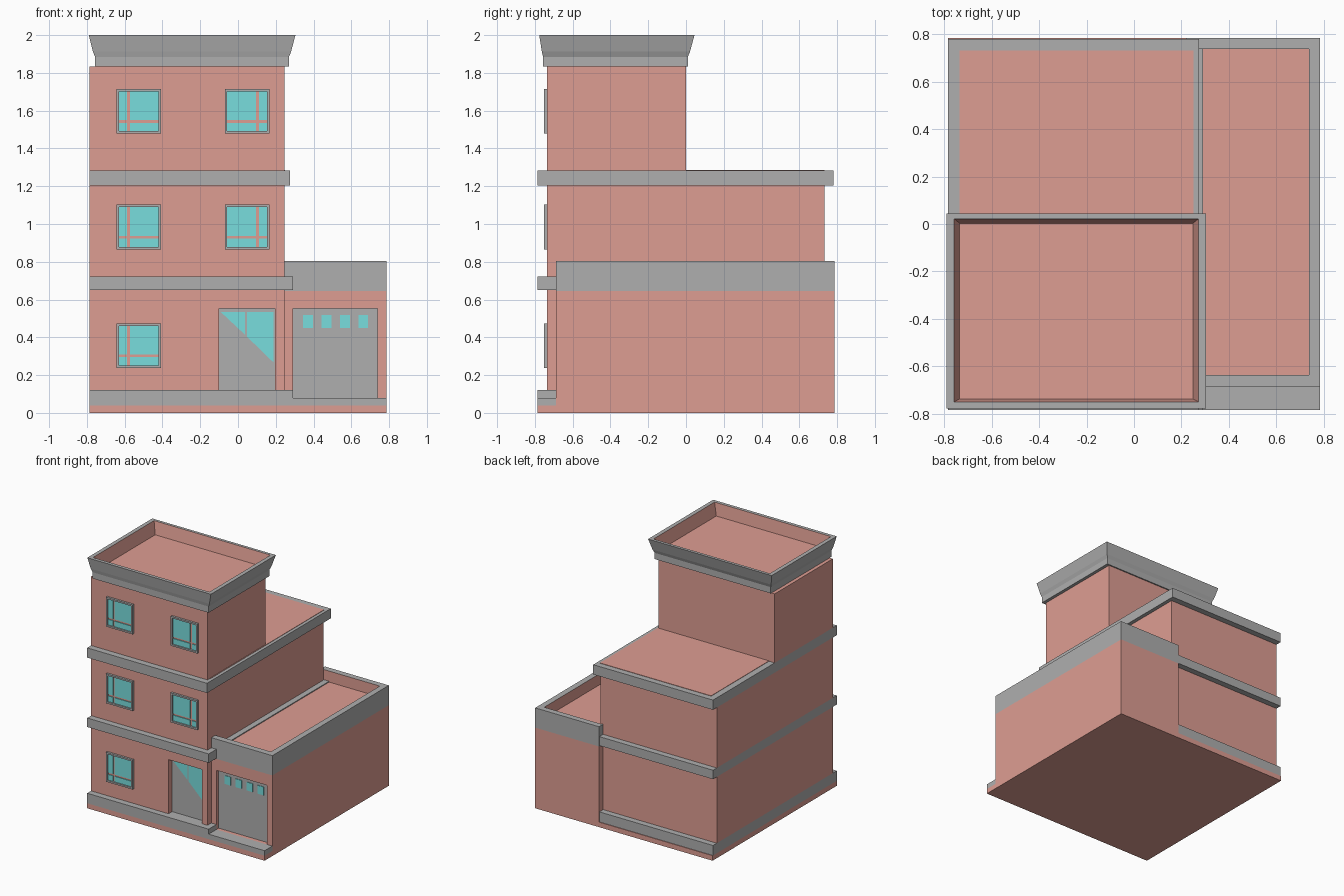
import bpy, bmesh

if "Cube" in bpy.data.objects:
    bpy.data.objects.remove(bpy.data.objects["Cube"])


def material(name, rgb):
    m = bpy.data.materials.new(name)
    m.diffuse_color = (*rgb, 1)
    m.use_nodes = True
    m.node_tree.nodes["Principled BSDF"].inputs["Base Color"].default_value = m.diffuse_color
    return m


PINK = material("pink_plaster", (0.73, 0.34, 0.29))
CYAN = material("cyan_glass", (0.19, 0.73, 0.73))
GREY = material("grey_trim", (0.43, 0.43, 0.43))


def finish(name, bm, mats):
    bmesh.ops.recalc_face_normals(bm, faces=bm.faces)
    me = bpy.data.meshes.new(name)
    bm.to_mesh(me)
    bm.free()
    for m in mats:
        me.materials.append(m)
    ob = bpy.data.objects.new(name, me)
    bpy.context.collection.objects.link(ob)
    return ob


def loft(name, rings, slots, mats):
    """Stack rectangles (x0, x1, y0, y1, z); slots colour each step and the last cap."""
    bm = bmesh.new()
    loops = [[bm.verts.new(p) for p in ((a, c, z), (b, c, z), (b, d, z), (a, d, z))]
             for a, b, c, d, z in rings]
    bm.faces.new(loops[0])
    for lo, hi, s in zip(loops, loops[1:], slots):
        for i in range(4):
            j = (i + 1) % 4
            bm.faces.new((lo[i], lo[j], hi[j], hi[i])).material_index = s
    bm.faces.new(loops[-1]).material_index = slots[-1]
    return finish(name, bm, mats)


def box(name, x0, x1, y0, y1, z0, z1, mat=GREY):
    return loft(name, [(x0, x1, y0, y1, z0), (x0, x1, y0, y1, z1)], [0, 0], [mat])


def prism(name, pts, y0, y1, mat):
    """Extrude an x/z outline along y."""
    bm = bmesh.new()
    f = bm.faces.new([bm.verts.new((x, y0, z)) for x, z in pts])
    ext = bmesh.ops.extrude_face_region(bm, geom=[f])["geom"]
    for v in ext:
        if isinstance(v, bmesh.types.BMVert):
            v.co.y = y1
    if not f.is_valid or len(bm.faces) < len(pts) + 2:
        bm.faces.new([v for v in bm.verts if abs(v.co.y - y0) < 1e-6])
    return finish(name, bm, [mat])


def cut(ob, *dims):
    cutter = box(ob.name + "_cutter", *dims, mat=PINK)
    cutter.hide_render = True
    cutter.hide_set(True)
    mod = ob.modifiers.new("recess", "BOOLEAN")
    mod.operation = "DIFFERENCE"
    mod.solver = "EXACT"
    mod.object = cutter
    bpy.context.view_layer.objects.active = ob
    bpy.ops.object.modifier_apply(modifier=mod.name)
    bpy.data.objects.remove(cutter)


def window(name, x0, z0, side):
    """Square frame with four panes; side=1 puts the narrow panes left, -1 right."""
    w, t, yf, yw = 0.236, 0.013, -0.752, -0.733
    cx = x0 + w / 2
    box(name + "_frame_bottom", x0, x0 + w, yf, yw, z0, z0 + t)
    box(name + "_frame_top", x0, x0 + w, yf, yw, z0 + w - t, z0 + w)
    for s in (-1, 1):
        c = cx + s * (w - t) / 2
        box(name + "_frame_side", c - t / 2, c + t / 2, yf, yw, z0 + t, z0 + w - t)
    h = w / 2 - t
    for a, b in ((-h, -0.062), (-0.048, h)):
        xa, xb = sorted((cx + side * a, cx + side * b))
        for za, zb in ((t, 0.057), (0.071, w - t)):
            box(name + "_pane", xa, xb, -0.741, yw, z0 + za, z0 + zb, CYAN)


# Plinth and ledges, flush with the left wall
L, R, F, B = -0.785, 0.245, -0.735, 0.732
box("plinth", L, 0.785, -0.785, 0.785, 0, 0.04, PINK)
box("base_ledge", L, 0.29, -0.785, 0.78, 0.04, 0.12)
box("middle_ledge", L, 0.29, -0.785, 0.78, 0.65, 0.722)
box("upper_ledge", L, 0.275, -0.785, 0.78, 1.205, 1.283)
box("terrace_roof", -0.735, 0.25, -0.7, 0.732, 1.27, 1.286, PINK)

# Storeys of the main block
ground = box("ground_floor", L, R, F, B, 0.12, 0.65, PINK)
cut(ground, -0.1, 0.197, -0.9, -0.685, 0.0, 0.553)
box("second_floor", L, R, F, B, 0.722, 1.205, PINK)
box("third_floor", L, R, F, 0.0, 1.283, 1.835, PINK)

# Flared cornice with a sunken roof
loft("cornice", [
    (-0.757, 0.27, -0.757, 0.01, 1.835),
    (-0.757, 0.27, -0.757, 0.01, 1.885),
    (-0.768, 0.281, -0.763, 0.021, 1.912),
    (-0.79, 0.304, -0.777, 0.045, 2.0),
    (-0.758, 0.272, -0.75, 0.022, 2.0),
    (-0.735, 0.248, -0.737, 0.003, 1.9)],
    [0, 0, 0, 0, 1, 1], [GREY, PINK])

# Garage with parapet and sunken roof
garage = loft("garage", [
    (0.22, 0.785, -0.687, 0.785, 0.04),
    (0.22, 0.785, -0.687, 0.785, 0.645),
    (0.22, 0.785, -0.687, 0.785, 0.803),
    (0.23, 0.738, -0.637, 0.738, 0.803),
    (0.23, 0.738, -0.637, 0.738, 0.715)],
    [0, 1, 1, 0, 0], [PINK, GREY])
cut(garage, 0.29, 0.738, -0.9, -0.655, 0.08, 0.553)
box("garage_threshold", 0.29, 0.785, -0.785, -0.687, 0.04, 0.08)
box("garage_door", 0.29, 0.738, -0.658, -0.645, 0.08, 0.553)
for i in range(4):
    x = 0.345 + i * 0.0975
    box("garage_door_pane", x, x + 0.052, -0.662, -0.65, 0.45, 0.517, CYAN)

# Entrance door with slanted glazing
box("entrance_door", -0.1, 0.197, -0.69, -0.675, 0.12, 0.553)
prism("entrance_glass_left", [(-0.09, 0.533), (0.038, 0.533), (0.038, 0.413)], -0.694, -0.68, CYAN)
prism("entrance_glass_right", [(0.048, 0.533), (0.187, 0.533), (0.187, 0.268), (0.048, 0.403)],
      -0.694, -0.68, CYAN)

# Windows
for z in (0.238, 0.866, 1.479):
    window("left_window", -0.643, z, 1)
for z in (0.866, 1.479):
    window("right_window", -0.07, z, -1)
